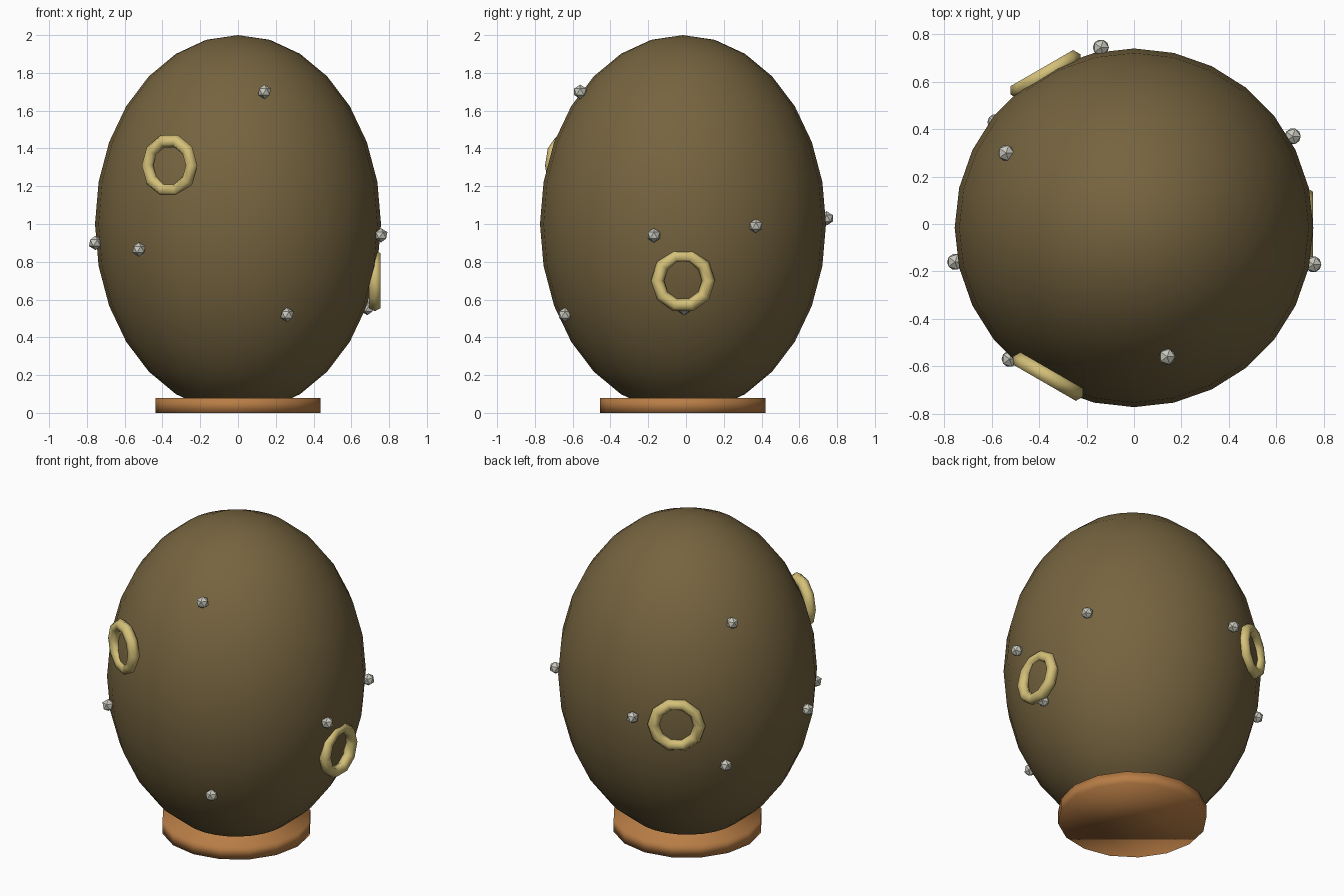
import bpy
from math import radians, cos, sin
from mathutils import Matrix, Vector

cube = bpy.data.objects.get("Cube")
if cube:
    bpy.data.objects.remove(cube, do_unlink=True)

CENTRE = Vector((0, -0.016, 1.0))


def material(name, r, g, b):
    mat = bpy.data.materials.new(name)
    mat.use_nodes = True
    mat.diffuse_color = (r, g, b, 1)
    mat.node_tree.nodes["Principled BSDF"].inputs["Base Color"].default_value = (r, g, b, 1)
    return mat


def finish(name, mat, smooth):
    obj = bpy.context.object
    obj.name = name
    obj.data.materials.append(mat)
    if smooth:
        bpy.ops.object.shade_smooth()
    else:
        bpy.ops.object.shade_flat()
    return obj


brown = material("dark brown", 0.18, 0.127, 0.05)
copper = material("copper orange", 0.48, 0.205, 0.06)
gold = material("pale gold", 0.66, 0.53, 0.19)
silver = material("pale grey", 0.58, 0.58, 0.51)

# Egg-shaped body
bpy.ops.mesh.primitive_uv_sphere_add(segments=28, ring_count=14, radius=1, location=CENTRE)
body = finish("egg_body", brown, True)
body.scale = (0.757, 0.757, 1.0)

# Round foot
bpy.ops.mesh.primitive_cylinder_add(vertices=16, radius=0.438, depth=0.08,
                                    location=(0, CENTRE.y, 0.04))
finish("base_disc", copper, True)

# Upright rings set into the shell, a third of a turn apart
for i, (distance, height) in enumerate([(0.725, 0.70), (0.748, 1.0), (0.725, 1.31)]):
    angle = radians(120 * i)
    bpy.ops.mesh.primitive_torus_add(major_segments=10, minor_segments=6,
                                     major_radius=0.135, minor_radius=0.035)
    ring = finish(f"ring_{i + 1}", gold, True)
    place = Vector((distance * cos(angle), CENTRE.y + distance * sin(angle), height))
    ring.matrix_world = (Matrix.Translation(place) @ Matrix.Rotation(angle, 4, "Z")
                         @ Matrix.Rotation(radians(90), 4, "Y")
                         @ Matrix.Rotation(radians(90), 4, "Z"))

# Small faceted studs scattered over the shell
studs = [
    (0.14, -0.56, 1.70), (-0.525, -0.57, 0.865), (0.26, -0.64, 0.52),
    (-0.755, -0.16, 0.90), (0.757, -0.17, 0.94), (0.67, 0.37, 0.99),
    (-0.14, 0.745, 1.03), (-0.54, 0.30, 1.575), (-0.585, 0.43, 0.72),
    (0.685, -0.01, 0.555),
]
for i, spot in enumerate(studs):
    bpy.ops.mesh.primitive_ico_sphere_add(subdivisions=1, radius=0.038, location=spot)
    finish(f"stud_{i + 1}", silver, False)
